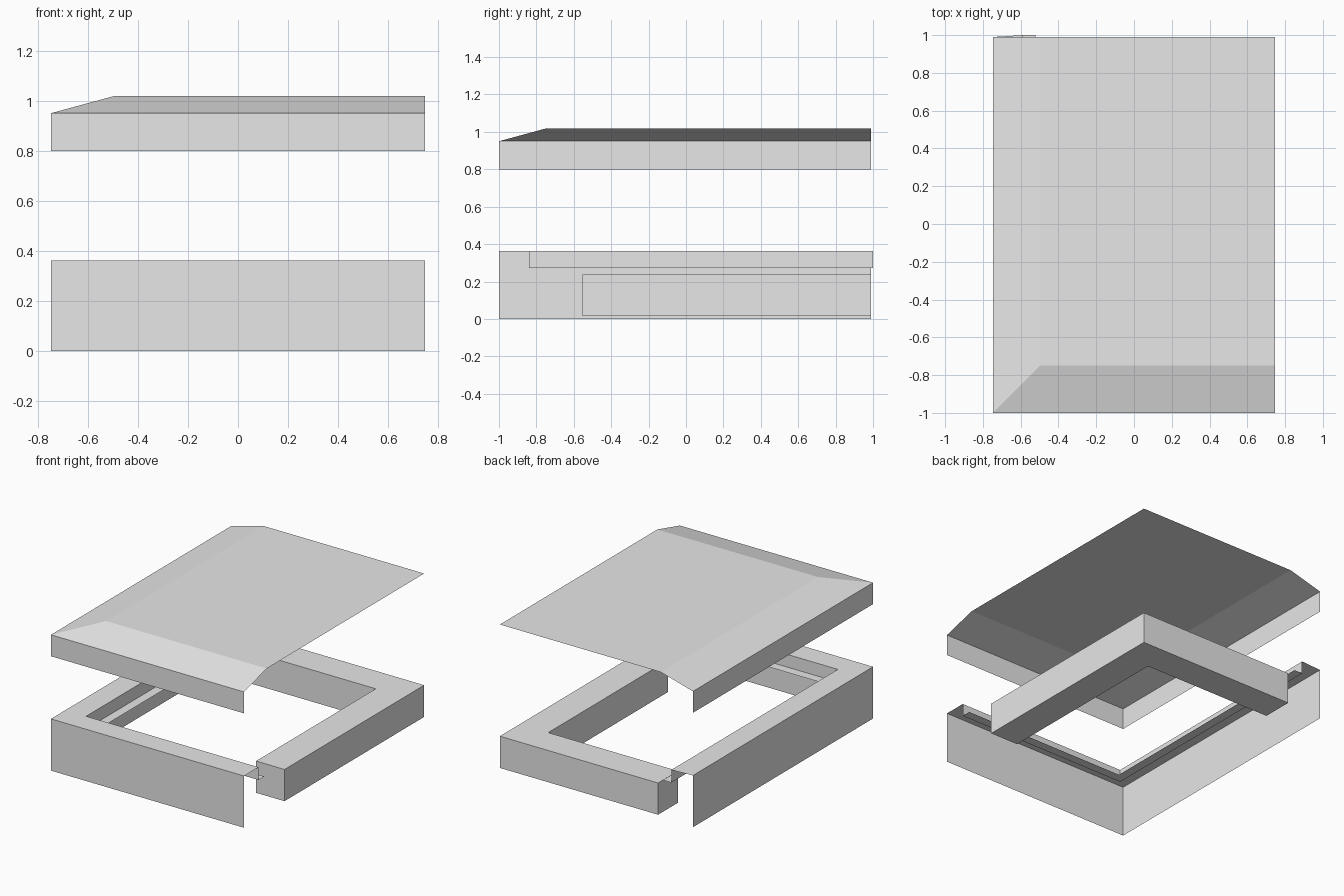
import bpy
import bmesh

cube = bpy.data.objects.get("Cube")
if cube:
    bpy.data.objects.remove(cube, do_unlink=True)

grey = bpy.data.materials.new("plain_grey")
grey.use_nodes = True
colour = (0.8, 0.8, 0.8, 1)
grey.diffuse_color = colour
grey.node_tree.nodes["Principled BSDF"].inputs["Base Color"].default_value = colour

SIDE = 0.747    # half width
FRONT = -1.0
BACK = 0.99


def l_sweep(name, profile, corner, inward, end_x, end_y, closed=False, tip=0.0, panel=False):
    """Sweep (inset, height) points along an L with a mitred corner."""
    bm = bmesh.new()
    cx, cy = corner
    rows = []
    for inset, z in profile:
        px, py = cx + inward * inset, cy + inward * inset
        far_y = end_y + (tip if inset > 0 else 0)
        rows.append([bm.verts.new(p) for p in
                     ((end_x, py, z), (px, py, z), (px, far_y, z))])
    pairs = list(zip(rows, rows[1:]))
    if closed:
        pairs.append((rows[-1], rows[0]))
    for a, b in pairs:
        for i in range(2):
            bm.faces.new((a[i], a[i + 1], b[i + 1], b[i]))
    if closed:
        bm.faces.new([r[0] for r in rows])
        bm.faces.new([r[2] for r in rows])
    if panel:   # flat sheet filling the area inside the last row
        last = rows[-1]
        far = bm.verts.new((end_x, end_y, profile[-1][1]))
        bm.faces.new((last[1], last[0], far, last[2]))
    bmesh.ops.recalc_face_normals(bm, faces=bm.faces)
    mesh = bpy.data.meshes.new(name)
    bm.to_mesh(mesh)
    bm.free()
    mesh.materials.append(grey)
    obj = bpy.data.objects.new(name, mesh)
    bpy.context.collection.objects.link(obj)
    return obj


# Raised cover: skirt, bevelled slope and flat panel
l_sweep("cover", [(0, 0.8), (0, 0.95), (0.25, 1.018)],
        (-SIDE, FRONT), 1, SIDE, BACK, panel=True)

# Front and right channel: outer wall, top, inner drop and lip
l_sweep("outer_channel", [(0, 0), (0, 0.362), (0.16, 0.362), (0.16, 0.273), (0.225, 0.273)],
        (-SIDE, FRONT), 1, SIDE, BACK, tip=0.01)

# Back and left solid beam
l_sweep("corner_beam", [(0, 0.015), (0, 0.237), (0.22, 0.237), (0.22, 0.015)],
        (SIDE, BACK), -1, -0.477, -0.553, closed=True)
